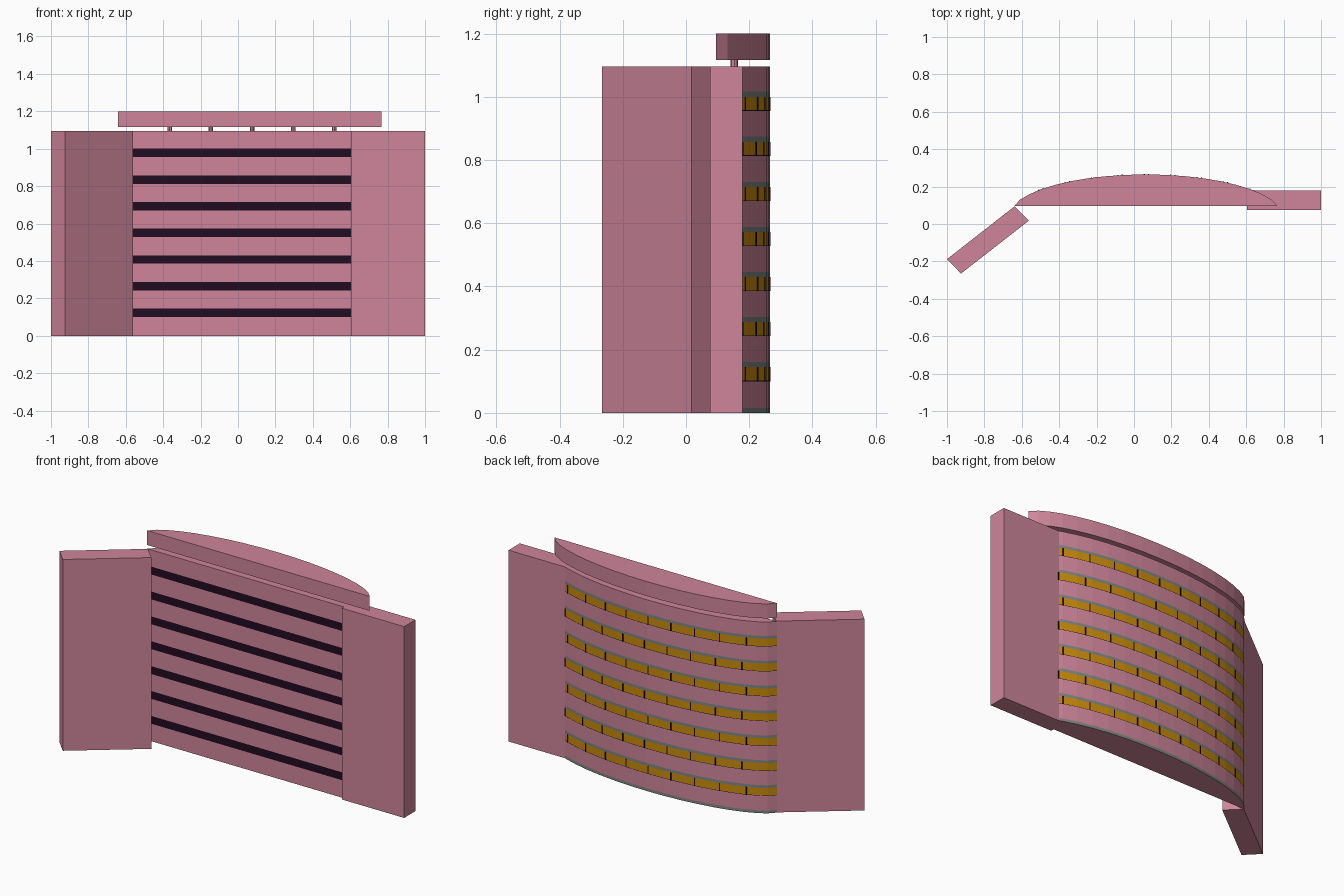
import bpy, bmesh, math
from mathutils import Matrix, Vector

cube = bpy.data.objects.get("Cube")
if cube:
    bpy.data.objects.remove(cube, do_unlink=True)


def material(name, rgb):
    m = bpy.data.materials.new(name)
    m.use_nodes = True
    m.diffuse_color = (*rgb, 1)
    m.node_tree.nodes["Principled BSDF"].inputs["Base Color"].default_value = (*rgb, 1)
    return m


PINK = material("pink wall", (0.62, 0.235, 0.325))
DARK = material("dark glass", (0.015, 0.004, 0.014))
AMBER = material("amber window", (0.58, 0.26, 0.003))
GREY = material("grey slab", (0.21, 0.24, 0.23))

MID_X, FRONT_Y = 0.063, 0.095
HALF, TOP = 0.705, 1.096


def make_object(name, bm, mats):
    bmesh.ops.recalc_face_normals(bm, faces=bm.faces)
    mesh = bpy.data.meshes.new(name)
    bm.to_mesh(mesh)
    bm.free()
    for m in mats:
        mesh.materials.append(m)
    ob = bpy.data.objects.new(name, mesh)
    bpy.context.collection.objects.link(ob)
    return ob


def arc_point(t):
    """Point on the bowed back wall at ellipse angle t."""
    return Vector((MID_X + 0.73 * math.cos(t), 0.0436 + 0.2214 * math.sin(t)))


def bow_plan(steps=18):
    start = math.acos(HALF / 0.73)
    pts = [arc_point(start + (math.pi - 2 * start) * i / steps) for i in range(steps + 1)]
    pts[0].y = pts[-1].y = FRONT_Y
    return pts


def prism(name, plan, levels, mats, rule=lambda z, front: 0):
    """Extrude a plan through several heights; rule picks each wall's colour."""
    bm = bmesh.new()
    rings = [[bm.verts.new((p.x, p.y, z)) for p in plan] for z in levels]
    bm.faces.new(rings[0])
    bm.faces.new(rings[-1])
    n = len(plan)
    for k in range(len(levels) - 1):
        for i in range(n):
            j = (i + 1) % n
            f = bm.faces.new((rings[k][i], rings[k][j], rings[k + 1][j], rings[k + 1][i]))
            f.material_index = rule((levels[k] + levels[k + 1]) / 2, j == 0)
    return make_object(name, bm, mats)


# Main block with bands of windows and slab edges
FLOORS = [0.1 + 0.1425 * k for k in range(7)]
SILL, HEAD, SLAB = 0.0025, 0.045, 0.061


def block_colour(z, front):
    if z < 0.016:
        return 0 if front else 3
    for f in FLOORS:
        if f < z < f + SILL:
            return 1
        if f < z < f + HEAD:
            return 1 if front else 2
        if f < z < f + SLAB:
            return 0 if front else 3
    return 0


levels = [0, 0.016] + [f + d for f in FLOORS for d in (0, SILL, HEAD, SLAB)] + [TOP]
prism("main_block", bow_plan(), levels, [PINK, DARK, AMBER, GREY], block_colour)

# Thin mullions between the back windows
bm = bmesh.new()
for row, f in enumerate(FLOORS):
    for k in range(1, 10):
        u = -HALF + 0.141 * k + (0.015 if row % 2 else -0.008)
        t = math.acos(u / 0.73)
        p = arc_point(t)
        turn = math.atan2(-0.2214 * math.cos(t), 0.73 * math.sin(t))
        bmesh.ops.create_cube(bm, size=1, matrix=Matrix.Translation((p.x, p.y, f + HEAD / 2))
                              @ Matrix.Rotation(turn, 4, "Z")
                              @ Matrix.Diagonal((0.006, 0.005, HEAD, 1)))
make_object("window_mullions", bm, [DARK])

# Side wings
prism("left_wing", [Vector(p) for p in ((0.605, 0.076), (1, 0.076), (1, 0.178), (0.605, 0.178))],
      [0, TOP], [PINK])
prism("right_wing", [Vector(p) for p in ((-0.925, -0.265), (-0.562, 0.018), (-0.638, 0.095), (-1, -0.188))],
      [0, TOP], [PINK])

# Floating roof and its posts
prism("roof_canopy", bow_plan(), [1.117, 1.2], [PINK])
bm = bmesh.new()
for k in range(5):
    bmesh.ops.create_cone(bm, cap_ends=True, segments=8, radius1=0.012, radius2=0.012, depth=0.03,
                          matrix=Matrix.Translation((-0.365 + 0.22 * k, 0.153, 1.106)))
make_object("roof_posts", bm, [PINK])
